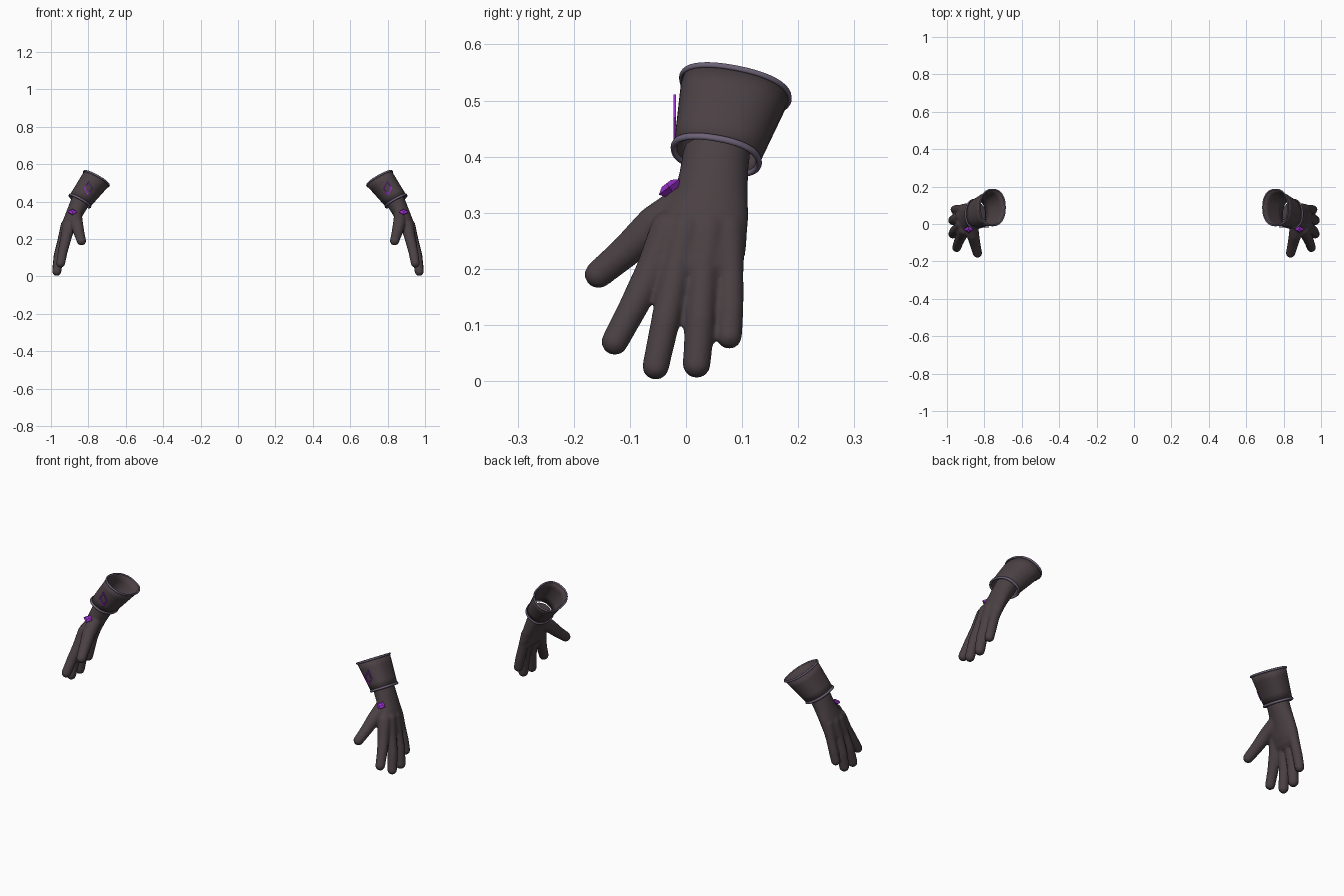
import bpy, bmesh, math
from mathutils import Vector, Matrix

if "Cube" in bpy.data.objects:
    bpy.data.objects.remove(bpy.data.objects["Cube"])


def material(name, rgb):
    m = bpy.data.materials.new(name)
    m.diffuse_color = (*rgb, 1)
    m.use_nodes = True
    m.node_tree.nodes["Principled BSDF"].inputs["Base Color"].default_value = m.diffuse_color
    return m


LEATHER = material("dark_leather", (0.070, 0.052, 0.057))
TRIM = material("grey_violet_trim", (0.15, 0.12, 0.18))
PURPLE = material("purple", (0.33, 0.03, 0.62))


def finish(bm, name, mat, smooth=True):
    """Turn a bmesh into an object; the mirror is added at the end."""
    bmesh.ops.recalc_face_normals(bm, faces=bm.faces[:])
    me = bpy.data.meshes.new(name)
    bm.to_mesh(me)
    bm.free()
    me.materials.append(mat)
    for p in me.polygons:
        p.use_smooth = smooth
    ob = bpy.data.objects.new(name, me)
    bpy.context.collection.objects.link(ob)
    return ob


def mirror(ob):
    m = ob.modifiers.new("other_hand", 'MIRROR')
    m.use_axis[0] = True
    m.use_mirror_merge = False


def ring(c, u, v, n=32, power=2.0):
    """Rounded loop of points around c with half axes u and v."""
    pts = []
    for i in range(n):
        a = 2 * math.pi * i / n
        ca, sa = math.cos(a), math.sin(a)
        fc = math.copysign(abs(ca) ** (2 / power), ca)
        fs = math.copysign(abs(sa) ** (2 / power), sa)
        pts.append(Vector(c) + Vector(u) * fc + Vector(v) * fs)
    return pts


def loft(bm, loops, caps=False, closed=False):
    rows = [[bm.verts.new(p) for p in lp] for lp in loops]
    pairs = list(zip(rows, rows[1:]))
    if closed:
        pairs.append((rows[-1], rows[0]))
    for a, b in pairs:
        n = len(a)
        for i in range(n):
            j = (i + 1) % n
            bm.faces.new((a[i], a[j], b[j], b[i]))
    if caps:
        bm.faces.new(rows[0][::-1])
        bm.faces.new(rows[-1])


def capsule(bm, p, rp, q, rq):
    """Tapered capsule: hull of two spheres."""
    part = bmesh.new()
    for c, r in ((p, rp), (q, rq)):
        bmesh.ops.create_icosphere(part, subdivisions=3, radius=r,
                                   matrix=Matrix.Translation(c))
    res = bmesh.ops.convex_hull(part, input=part.verts[:])
    junk = {g for g in res["geom_interior"] if isinstance(g, bmesh.types.BMVert)}
    bmesh.ops.delete(part, geom=list(junk), context='VERTS')
    tmp = bpy.data.meshes.new("tmp")
    part.to_mesh(tmp)
    part.free()
    bm.from_mesh(tmp)
    bpy.data.meshes.remove(tmp)


# Hand: palm loft, thumb and four fingers fused into one smooth skin
bm = bmesh.new()
palm = [  # centre x, y, z, half x, half y, tilt
    (0.835, 0.056, 0.418, 0.045, 0.060, 0.5),
    (0.855, 0.050, 0.375, 0.045, 0.061, 0.4),
    (0.872, 0.045, 0.340, 0.044, 0.065, 0.25),
    (0.895, 0.032, 0.290, 0.043, 0.079, 0.1),
    (0.913, 0.022, 0.240, 0.039, 0.086, 0.0),
    (0.927, 0.018, 0.205, 0.032, 0.084, 0.0),
    (0.932, 0.020, 0.190, 0.022, 0.076, 0.0)]
loft(bm, [ring((x, y, z), (hx, 0, hx * t), (0, hy, 0))
          for x, y, z, hx, hy, t in palm], caps=True)

digits = {  # x, y, z, radius along each digit
    "thumb": [(0.868, 0.010, 0.325, 0.034), (0.862, -0.055, 0.280, 0.034),
              (0.850, -0.105, 0.233, 0.029), (0.837, -0.156, 0.190, 0.025)],
    "index": [(0.905, -0.030, 0.270, 0.034), (0.922, -0.062, 0.195, 0.029),
              (0.938, -0.096, 0.128, 0.026), (0.948, -0.127, 0.070, 0.024)],
    "middle": [(0.915, 0.000, 0.270, 0.034), (0.937, -0.018, 0.195, 0.027),
               (0.959, -0.036, 0.110, 0.026), (0.969, -0.054, 0.026, 0.024)],
    "ring": [(0.915, 0.040, 0.270, 0.034), (0.938, 0.031, 0.195, 0.027),
             (0.959, 0.025, 0.110, 0.027), (0.969, 0.019, 0.030, 0.025)],
    "little": [(0.907, 0.073, 0.270, 0.032), (0.930, 0.079, 0.195, 0.024),
               (0.947, 0.079, 0.130, 0.024), (0.958, 0.077, 0.080, 0.023)]}
for pts in digits.values():
    for a, b in zip(pts, pts[1:]):
        capsule(bm, Vector(a[:3]), a[3], Vector(b[:3]), b[3])
hand = finish(bm, "hand", LEATHER)
rm = hand.modifiers.new("fuse", 'REMESH')
rm.mode = 'VOXEL'
rm.voxel_size = 0.005
rm.use_smooth_shade = True
sm = hand.modifiers.new("soften", 'SMOOTH')
sm.factor = 0.5
sm.iterations = 8
mirror(hand)

# Flared cuff, open at both ends
low = (Vector((0.845, 0.054, 0.403)), Vector((0.055, 0, 0.030)), Vector((0, 0.076, -0.013)))
top = (Vector((0.757, 0.088, 0.522)), Vector((0.067, 0, 0.036)), Vector((0, 0.096, -0.018)))
bm = bmesh.new()
loft(bm, [ring(*[a.lerp(b, t) for a, b in zip(low, top)], power=2.3)
          for t in (0, 0.25, 0.5, 0.75, 1)])
cuff = finish(bm, "cuff", LEATHER)
sol = cuff.modifiers.new("thickness", 'SOLIDIFY')
sol.thickness = 0.006
mirror(cuff)


# Piping round both cuff edges
def piping(name, edge, r):
    c, u, v = edge
    axis = u.cross(v).normalized()
    loops = []
    for p in ring(c, u, v, 40, 2.3):
        out = (p - c).normalized()
        loops.append(ring(p, out * r, axis * r * 1.2, 8))
    b = bmesh.new()
    loft(b, loops, closed=True)
    mirror(finish(b, name, TRIM))


piping("lower_piping", low, 0.0055)
piping("upper_piping", top, 0.0045)

# Diamond outline on the front of the cuff
bm = bmesh.new()
rows = []
for y in (-0.022, -0.018):
    for s in (1.0, 0.72):
        w, h = 0.024 * s, 0.041 * s
        rows.append([Vector((0.800 + dx * w, y, 0.470 + dz * h))
                     for dx, dz in ((1, 0), (0, 1), (-1, 0), (0, -1))])
loft(bm, [rows[0], rows[1], rows[3], rows[2]], closed=True)
mirror(finish(bm, "cuff_diamond", PURPLE, smooth=False))

# Faceted gem at the thumb root
bm = bmesh.new()
c = Vector((0.885, -0.030, 0.346))
tangent, normal = Vector((0, 0.80, 0.60)), Vector((0, -0.60, 0.80))
side = Vector((1, 0, 0))
loft(bm, [ring(c + normal * d, side * 0.027 * s, tangent * 0.023 * s, 4)
          for d, s in ((-0.010, 0.7), (0.0, 1.0), (0.008, 0.45))], caps=True)
mirror(finish(bm, "wrist_gem", PURPLE, smooth=False))
